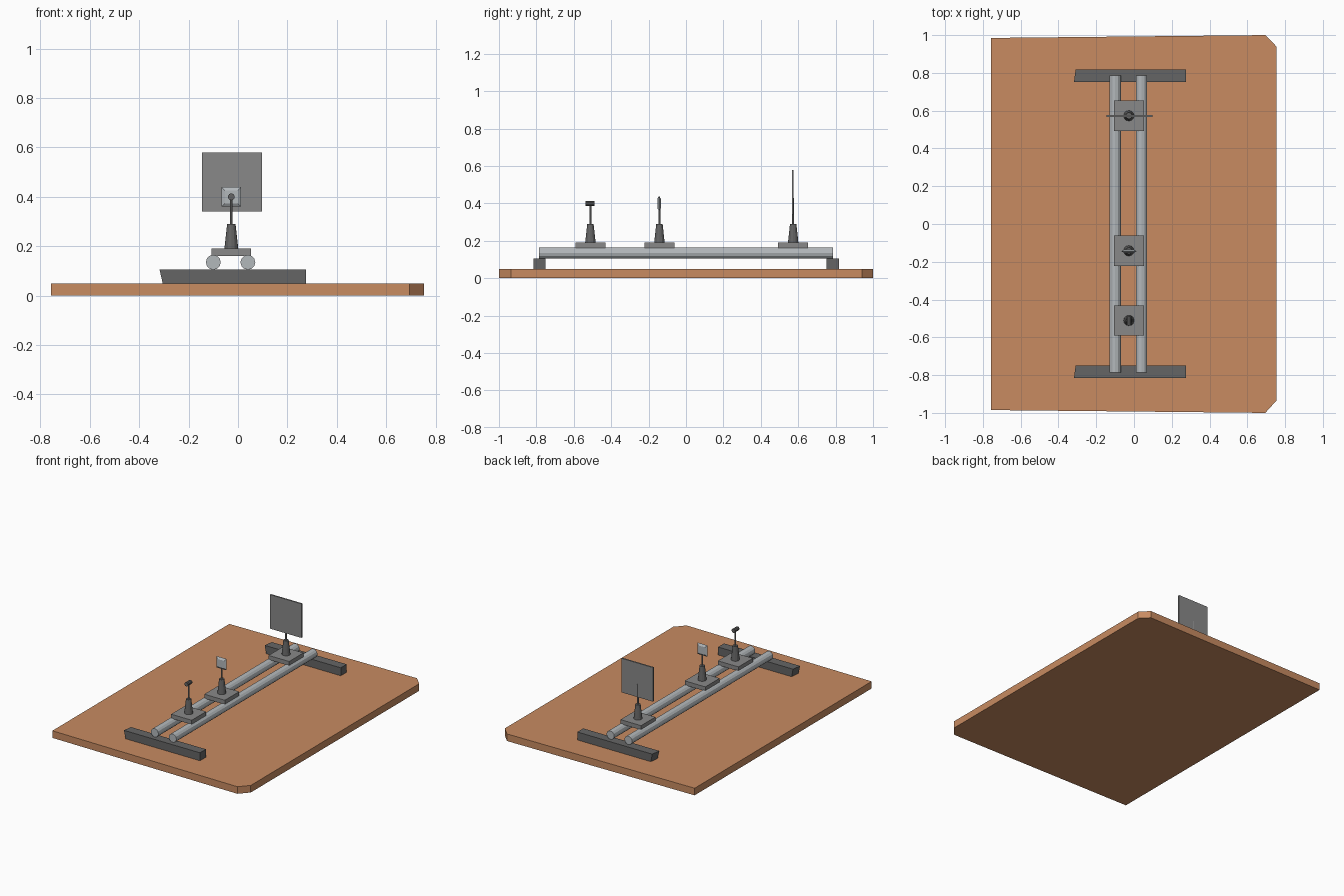
import bpy, bmesh
from math import radians
from mathutils import Matrix

if "Cube" in bpy.data.objects:
    bpy.data.objects.remove(bpy.data.objects["Cube"])

CX = -0.027   # centre line of the carriages


def material(name, rgb):
    m = bpy.data.materials.new(name)
    m.diffuse_color = (*rgb, 1)
    m.use_nodes = True
    m.node_tree.nodes["Principled BSDF"].inputs["Base Color"].default_value = m.diffuse_color
    return m


WOOD = material("wood", (0.58, 0.26, 0.12))
DARK = material("dark_grey", (0.13, 0.13, 0.13))
MID = material("mid_grey", (0.25, 0.25, 0.25))
STEEL = material("steel", (0.45, 0.48, 0.5))


def finish(name, bm, mat):
    bmesh.ops.recalc_face_normals(bm, faces=bm.faces)
    me = bpy.data.meshes.new(name)
    bm.to_mesh(me)
    bm.free()
    me.materials.append(mat)
    ob = bpy.data.objects.new(name, me)
    bpy.context.collection.objects.link(ob)
    return ob


def loft(name, lower, upper, mat):
    """Solid between two matching outlines."""
    bm = bmesh.new()
    a = [bm.verts.new(p) for p in lower]
    b = [bm.verts.new(p) for p in upper]
    bm.faces.new(a)
    bm.faces.new(b)
    for i in range(len(a)):
        j = (i + 1) % len(a)
        bm.faces.new((a[i], a[j], b[j], b[i]))
    return finish(name, bm, mat)


def box(name, x0, x1, y0, y1, z0, z1, mat):
    o = [(x0, y0), (x1, y0), (x1, y1), (x0, y1)]
    return loft(name, [(*p, z0) for p in o], [(*p, z1) for p in o], mat)


def cone(name, loc, r1, r2, length, sides, mat, along_y=False):
    bm = bmesh.new()
    rot = Matrix.Rotation(radians(90), 4, 'X') if along_y else Matrix()
    bmesh.ops.create_cone(bm, cap_ends=True, segments=sides, radius1=r1,
                          radius2=r2, depth=length,
                          matrix=Matrix.Translation(loc) @ rot)
    return finish(name, bm, mat)


# Board with two clipped corners
outline = [(-0.757, -0.985), (0.695, -1), (0.754, -0.935),
           (0.754, 0.94), (0.695, 1), (-0.757, 0.985)]
loft("board", [(*p, 0) for p in outline], [(*p, 0.05) for p in outline], WOOD)

# Cross feet with slanted left end
for name, y in (("front_foot", -0.783), ("back_foot", 0.784)):
    y0, y1 = y - 0.033, y + 0.033
    loft(name,
         [(-0.305, y0, 0.05), (0.275, y0, 0.05), (0.275, y1, 0.05), (-0.298, y1, 0.05)],
         [(-0.318, y0, 0.106), (0.275, y0, 0.106), (0.275, y1, 0.106), (-0.309, y1, 0.106)],
         DARK)

# Rails
for name, x in (("left_rail", -0.1), ("right_rail", 0.04)):
    cone(name, (x, 0, 0.135), 0.03, 0.03, 1.57, 12, STEEL, True)

# Carriages with tapered sockets and stems
for name, y, top in (("lamp", -0.511, 0.388), ("lens", -0.142, 0.37), ("screen", 0.573, 0.43)):
    box(name + "_carriage", CX - 0.08, CX + 0.08, y - 0.08, y + 0.08, 0.16, 0.19, MID)
    cone(name + "_socket", (CX, y, 0.24), 0.028, 0.017, 0.1, 12, DARK)
    cone(name + "_stem", (CX, y, (0.28 + top) / 2), 0.005, 0.005, top - 0.28, 8, MID)

# Lamp head
cone("lamp_head", (CX, -0.513, 0.4), 0.014, 0.014, 0.048, 10, DARK, True)


# Lens: square plate bulging on both faces
def square(h, y):
    return [(CX - h, y, 0.4 - h), (CX + h, y, 0.4 - h),
            (CX + h, y, 0.4 + h), (CX - h, y, 0.4 + h)]


for name, s in (("lens_front", -1), ("lens_back", 1)):
    loft(name, square(0.04, -0.144), square(0.026, -0.144 + s * 0.009), STEEL)

# Screen
box("screen_panel", -0.146, 0.098, 0.566, 0.576, 0.34, 0.58, MID)
